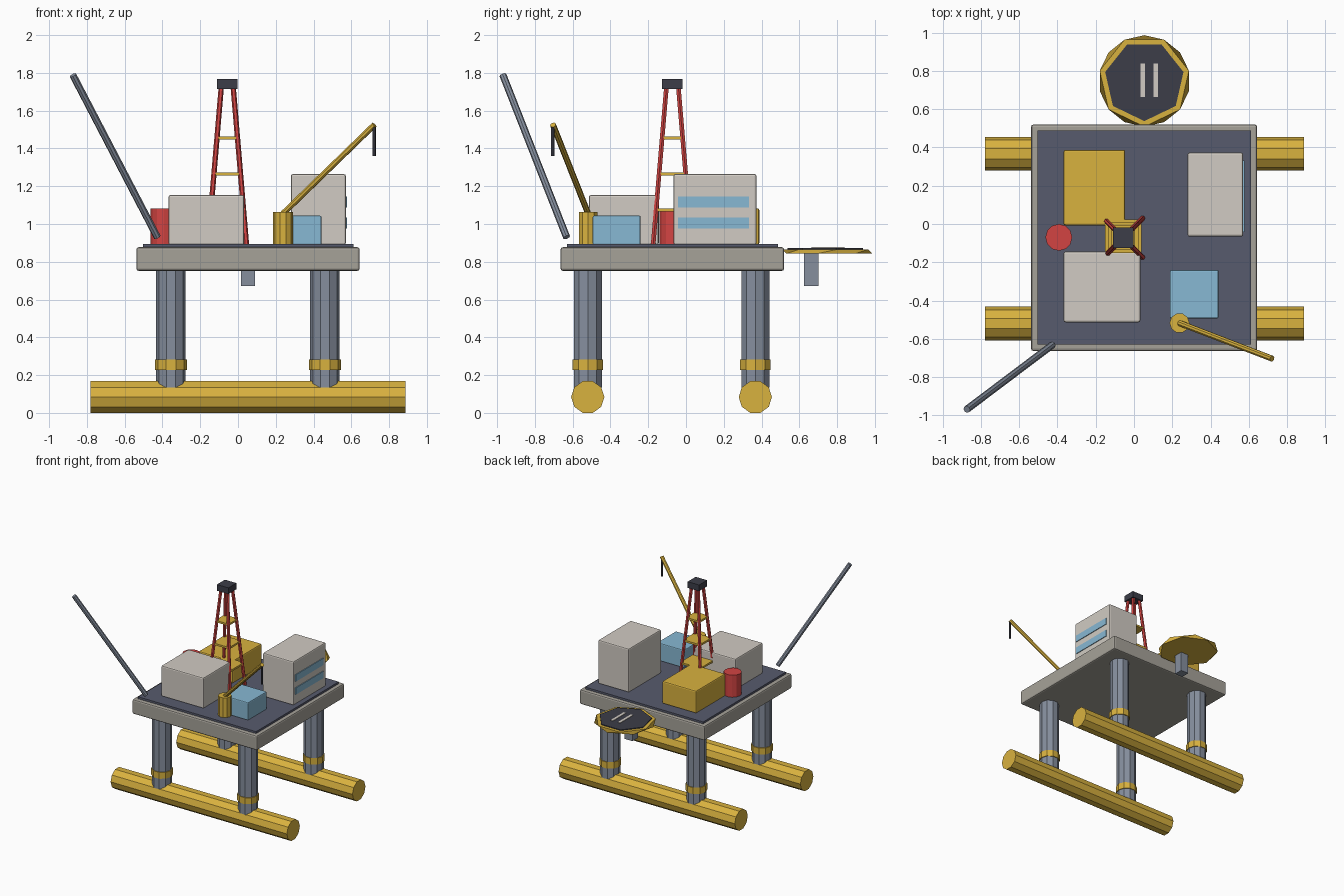
import bpy, bmesh, math
from mathutils import Vector

if "Cube" in bpy.data.objects:
    bpy.data.objects.remove(bpy.data.objects["Cube"])


def material(name, r, g, b):
    lin = [((c / 255 + 0.055) / 1.055) ** 2.4 for c in (r, g, b)]
    m = bpy.data.materials.new(name)
    m.diffuse_color = (*lin, 1)
    m.use_nodes = True
    m.node_tree.nodes["Principled BSDF"].inputs["Base Color"].default_value = m.diffuse_color
    return m


yellow = material("safety yellow", 217, 178, 63)
white = material("off white", 209, 203, 195)
slate = material("deck slate", 87, 91, 109)
charcoal = material("charcoal", 60, 61, 72)
blue = material("light blue", 135, 184, 211)
red = material("red", 210, 68, 66)
steel = material("steel grey", 134, 143, 158)
grey = material("platform grey", 166, 162, 153)


def finish(name, bm, mat):
    bmesh.ops.recalc_face_normals(bm, faces=bm.faces)
    me = bpy.data.meshes.new(name)
    bm.to_mesh(me)
    bm.free()
    me.materials.append(mat)
    ob = bpy.data.objects.new(name, me)
    bpy.context.collection.objects.link(ob)
    return ob


def box(name, mat, x0, x1, y0, y1, z0, z1, bevel=0):
    bm = bmesh.new()
    bmesh.ops.create_cube(bm, size=1)
    for v in bm.verts:
        v.co = ((x0 + x1) / 2 + v.co.x * (x1 - x0),
                (y0 + y1) / 2 + v.co.y * (y1 - y0),
                (z0 + z1) / 2 + v.co.z * (z1 - z0))
    ob = finish(name, bm, mat)
    if bevel:
        mod = ob.modifiers.new("bevel", "BEVEL")
        mod.width, mod.segments = bevel, 2
    return ob


def loft(name, mat, rings):
    """Capped solid through a list of equal-length rings of points."""
    bm = bmesh.new()
    rows = [[bm.verts.new(p) for p in ring] for ring in rings]
    n = len(rows[0])
    for a, b in zip(rows, rows[1:]):
        for i in range(n):
            j = (i + 1) % n
            bm.faces.new((a[i], a[j], b[j], b[i]))
    bm.faces.new(rows[0])
    bm.faces.new(rows[-1])
    return finish(name, bm, mat)


def tube(name, mat, p0, p1, r, sides):
    p0, p1 = Vector(p0), Vector(p1)
    d = (p1 - p0).normalized()
    # first ring point lies along x for uprights, along y for lengthwise tubes
    ref = Vector((0, 1, 0)) if abs(d.x) > 0.99 else Vector((1, 0, 0))
    u = (ref - d * ref.dot(d)).normalized()
    w = d.cross(u)
    angles = [2 * math.pi * i / sides for i in range(sides)]
    return loft(name, mat, [[p + (u * math.cos(a) + w * math.sin(a)) * r for a in angles]
                            for p in (p0, p1)])


def polygon(cx, cy, z, r, sides, start):
    return [(cx + r * math.cos(start + 2 * math.pi * i / sides),
             cy + r * math.sin(start + 2 * math.pi * i / sides), z) for i in range(sides)]


# pontoons with columns and collars
for side, y in (("front", -0.52), ("back", 0.367)):
    tube(side + "_pontoon", yellow, (-0.78, y, 0.084), (0.888, y, 0.084), 0.088, 10)
    for hand, x in (("left", -0.355), ("right", 0.46)):
        tube(f"{side}_{hand}_leg", steel, (x, y, 0.135), (x, y, 0.76), 0.078, 10)
        tube(f"{side}_{hand}_collar", yellow, (x, y, 0.228), (x, y, 0.283), 0.085, 10)

# main platform
box("platform", grey, -0.538, 0.644, -0.664, 0.52, 0.752, 0.877, 0.012)
box("deck_surface", slate, -0.504, 0.612, -0.63, 0.488, 0.87, 0.894)

# deck buildings
box("accommodation_block", white, 0.28, 0.571, -0.066, 0.373, 0.89, 1.264, 0.01)
for i, z in enumerate((0.976, 1.088)):
    box(f"window_band_{i + 1}", blue, 0.569, 0.577, -0.042, 0.333, z, z + 0.058)
box("process_block", white, -0.368, 0.033, -0.514, -0.144, 0.89, 1.153, 0.01)
box("machinery_block", yellow, -0.368, -0.046, -0.007, 0.388, 0.89, 1.083, 0.01)
box("container", blue, 0.187, 0.442, -0.494, -0.24, 0.89, 1.044, 0.008)
tube("storage_tank", red, (-0.393, -0.07, 0.89), (-0.393, -0.07, 1.083), 0.07, 12)

# derrick: four raking legs, platforms and crown
DX, DY, Z0, Z1 = -0.057, -0.072, 0.89, 1.72


def spread(z):
    return 0.102 + (0.032 - 0.102) * (z - Z0) / (Z1 - Z0)


for sx in (-1, 1):
    for sy in (-1, 1):
        a, b = spread(Z0), spread(Z1)
        tube(f"derrick_leg_{'l' if sx < 0 else 'r'}{'f' if sy < 0 else 'b'}", red,
             (DX + sx * a, DY + sy * a, Z0), (DX + sx * b, DY + sy * b, Z1), 0.014, 6)
for i, z in enumerate((1.075, 1.265, 1.455)):
    h = spread(z) + 0.009
    box(f"derrick_platform_{i + 1}", yellow, DX - h, DX + h, DY - h, DY + h, z - 0.008, z + 0.008)
box("derrick_crown", charcoal, DX - 0.054, DX + 0.054, DY - 0.054, DY + 0.054, 1.714, 1.767)

# crane
tube("crane_pedestal", yellow, (0.238, -0.518, 0.89), (0.238, -0.518, 1.063), 0.052, 10)
tube("crane_jib", yellow, (0.238, -0.518, 1.055), (0.722, -0.704, 1.525), 0.016, 8)
tube("crane_hook_line", charcoal, (0.721, -0.705, 1.36), (0.721, -0.705, 1.515), 0.01, 6)

# flare boom
tube("flare_boom", steel, (-0.427, -0.632, 0.93), (-0.874, -0.969, 1.788), 0.019, 8)

# helideck: seven-sided twisted slab with a dark pad and pale stripes
HX, HY, UP = 0.054, 0.748, math.pi / 2
loft("helideck", yellow, [polygon(HX, HY, 0.843, 0.239, 7, UP),
                          polygon(HX, HY, 0.866, 0.239, 7, UP + math.pi / 7)])
loft("helideck_pad", charcoal, [polygon(HX, HY, z, 0.21, 7, -UP) for z in (0.862, 0.873)])
for i, x in enumerate((0.046, 0.114)):
    box(f"pad_stripe_{i + 1}", white, x - 0.011, x + 0.011, 0.665, 0.84, 0.871, 0.877)
box("helideck_support", steel, 0.015, 0.089, 0.625, 0.702, 0.672, 0.85)
